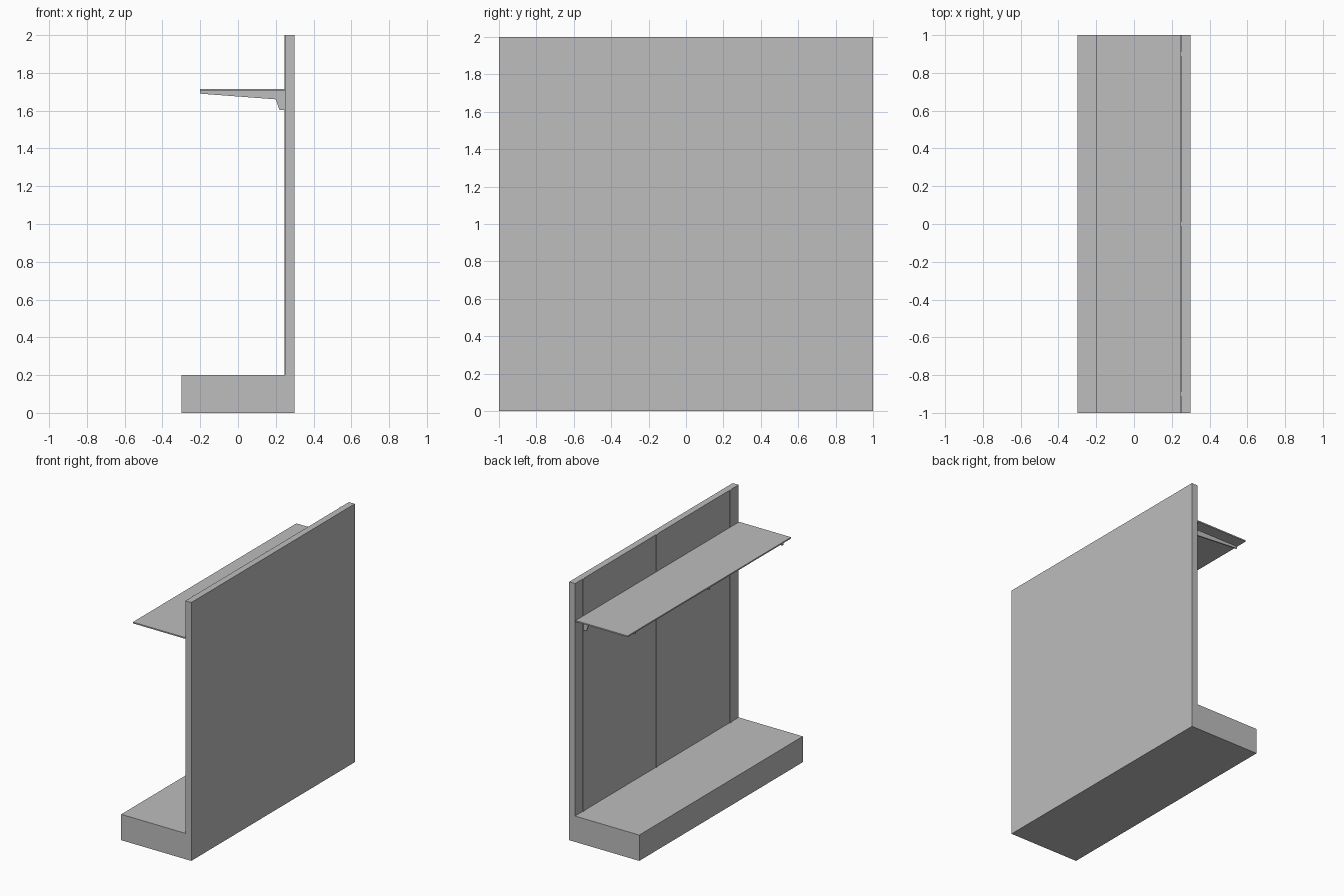
import bpy

cube = bpy.data.objects.get("Cube")
if cube:
    bpy.data.objects.remove(cube, do_unlink=True)

grey = bpy.data.materials.new("light grey")
grey.use_nodes = True
colour = (0.51, 0.51, 0.51, 1)
grey.diffuse_color = colour
grey.node_tree.nodes["Principled BSDF"].inputs["Base Color"].default_value = colour


def extrude_profile(name, profile, y_mid, width):
    """Solid made by sweeping an (x, z) outline along y."""
    n = len(profile)
    verts = [(x, y_mid + side * width / 2, z) for side in (-1, 1) for x, z in profile]
    faces = [tuple(range(n)), tuple(reversed(range(n, 2 * n)))]
    faces += [(i, i + n, (i + 1) % n + n, (i + 1) % n) for i in range(n)]
    mesh = bpy.data.meshes.new(name)
    mesh.from_pydata(verts, [], faces)
    mesh.materials.append(grey)
    obj = bpy.data.objects.new(name, mesh)
    bpy.context.collection.objects.link(obj)
    return obj


def box(name, x0, x1, z0, z1, y_mid, width):
    return extrude_profile(name, [(x0, z0), (x1, z0), (x1, z1), (x0, z1)], y_mid, width)


# Plinth and back panel in one L-shaped body
extrude_profile("base_and_back_panel", [
    (-0.3, 0), (0.3, 0), (0.3, 2), (0.25, 2), (0.25, 0.2), (-0.3, 0.2)], 0, 2)

# Shelf board
box("shelf", -0.2, 0.245, 1.705, 1.715, 0, 2)

# Upright rails, each carrying a tapered bracket
bracket = [(-0.2, 1.705), (-0.2, 1.69), (0.2, 1.66), (0.22, 1.603),
           (0.245, 1.603), (0.245, 1.705)]
for place, y in (("front", -0.9), ("middle", 0), ("back", 0.9)):
    box(place + "_rail", 0.245, 0.25, 0.2, 2, y, 0.02)
    extrude_profile(place + "_bracket", bracket, y, 0.01)
